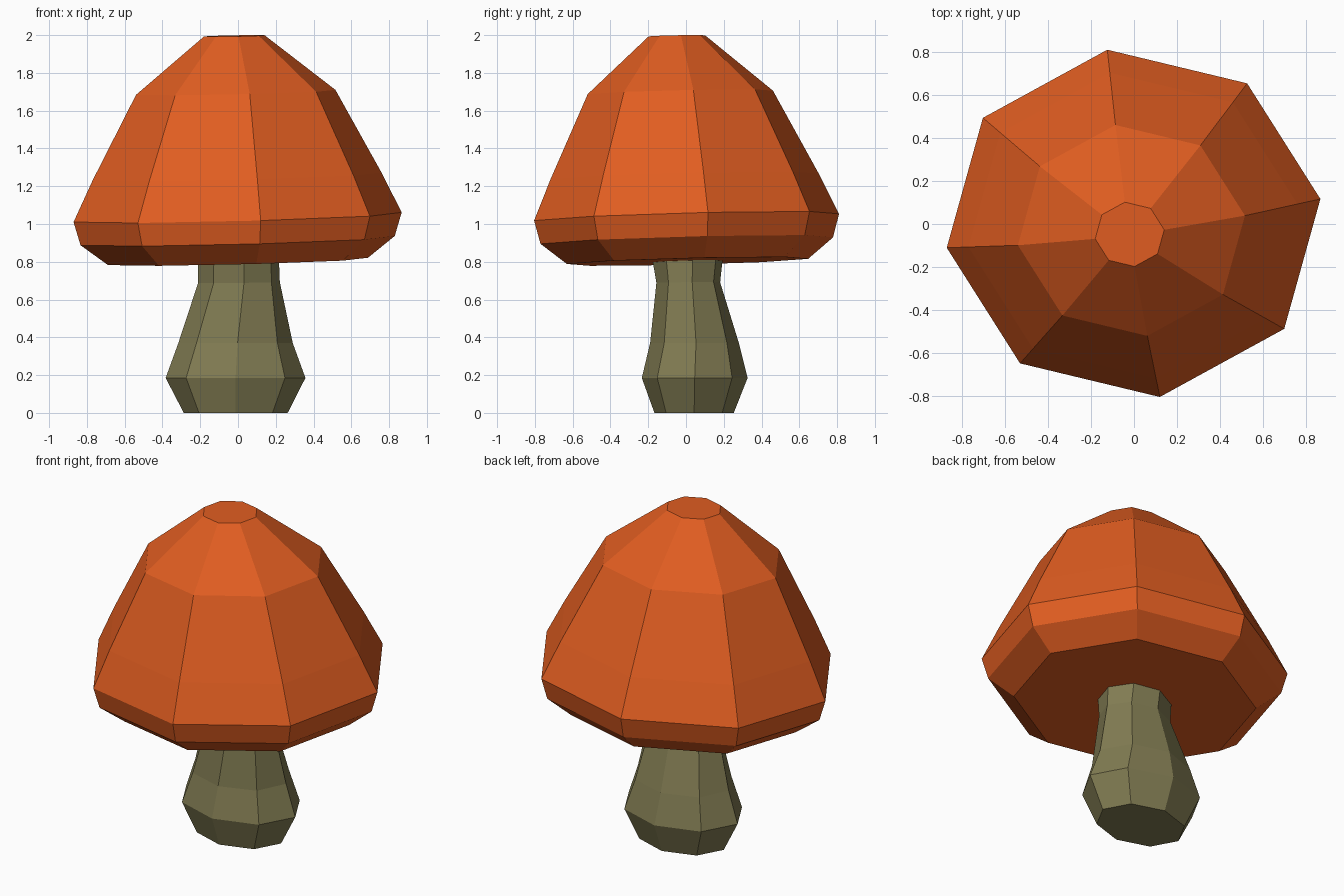
import bpy, bmesh, math

if "Cube" in bpy.data.objects:
    bpy.data.objects.remove(bpy.data.objects["Cube"])

SIDES = 8


def material(name, color):
    m = bpy.data.materials.new(name)
    m.diffuse_color = (*color, 1)
    m.use_nodes = True
    m.node_tree.nodes["Principled BSDF"].inputs["Base Color"].default_value = m.diffuse_color
    return m


def loft(name, rings, mat):
    """Skin elliptical rings given as (cx, cy, z, rx, ry, phase_deg, tilt)."""
    bm = bmesh.new()
    loops = []
    for cx, cy, z, rx, ry, phase, tilt in rings:
        loop = []
        for i in range(SIDES):
            a = math.radians(phase) + 2 * math.pi * i / SIDES
            dx, dy = rx * math.cos(a), ry * math.sin(a)
            loop.append(bm.verts.new((cx + dx, cy + dy, z + tilt * (dx + dy))))
        loops.append(loop)
    for lo, hi in zip(loops, loops[1:]):
        for i in range(SIDES):
            j = (i + 1) % SIDES
            bm.faces.new((lo[i], lo[j], hi[j], hi[i]))
    bm.faces.new(loops[0][::-1])
    bm.faces.new(loops[-1])
    bmesh.ops.recalc_face_normals(bm, faces=bm.faces)
    me = bpy.data.meshes.new(name)
    bm.to_mesh(me)
    bm.free()
    me.materials.append(mat)
    ob = bpy.data.objects.new(name, me)
    bpy.context.collection.objects.link(ob)
    return ob


# Stem: bulbous foot, narrow neck ending just inside the cap
loft("stem", [
    (-0.012, 0.043, 0.00, 0.275, 0.21, 0, 0),
    (-0.013, 0.046, 0.185, 0.37, 0.28, 0, 0),
    (-0.013, 0.045, 0.37, 0.303, 0.235, 2, 0),
    (0.005, 0.012, 0.69, 0.218, 0.17, 7, 0.01),
    (0.002, 0.008, 0.83, 0.216, 0.19, 8, 0.025),
], material("stem_olive", (0.22, 0.20, 0.085)))

# Cap: slightly leaning dome with a flat crown and turned-in rim
loft("cap", [
    (0.000, 0.008, 0.802, 0.695, 0.645, 8, 0.025),
    (-0.002, 0.004, 0.912, 0.840, 0.782, 8, 0.026),
    (-0.002, 0.003, 1.036, 0.877, 0.815, 8, 0.026),
    (-0.005, -0.007, 1.252, 0.772, 0.717, 8, 0.024),
    (-0.012, -0.030, 1.697, 0.533, 0.495, 8, 0.022),
    (-0.020, -0.048, 1.996, 0.162, 0.151, 8, 0.02),
], material("cap_orange", (0.75, 0.11, 0.015)))
